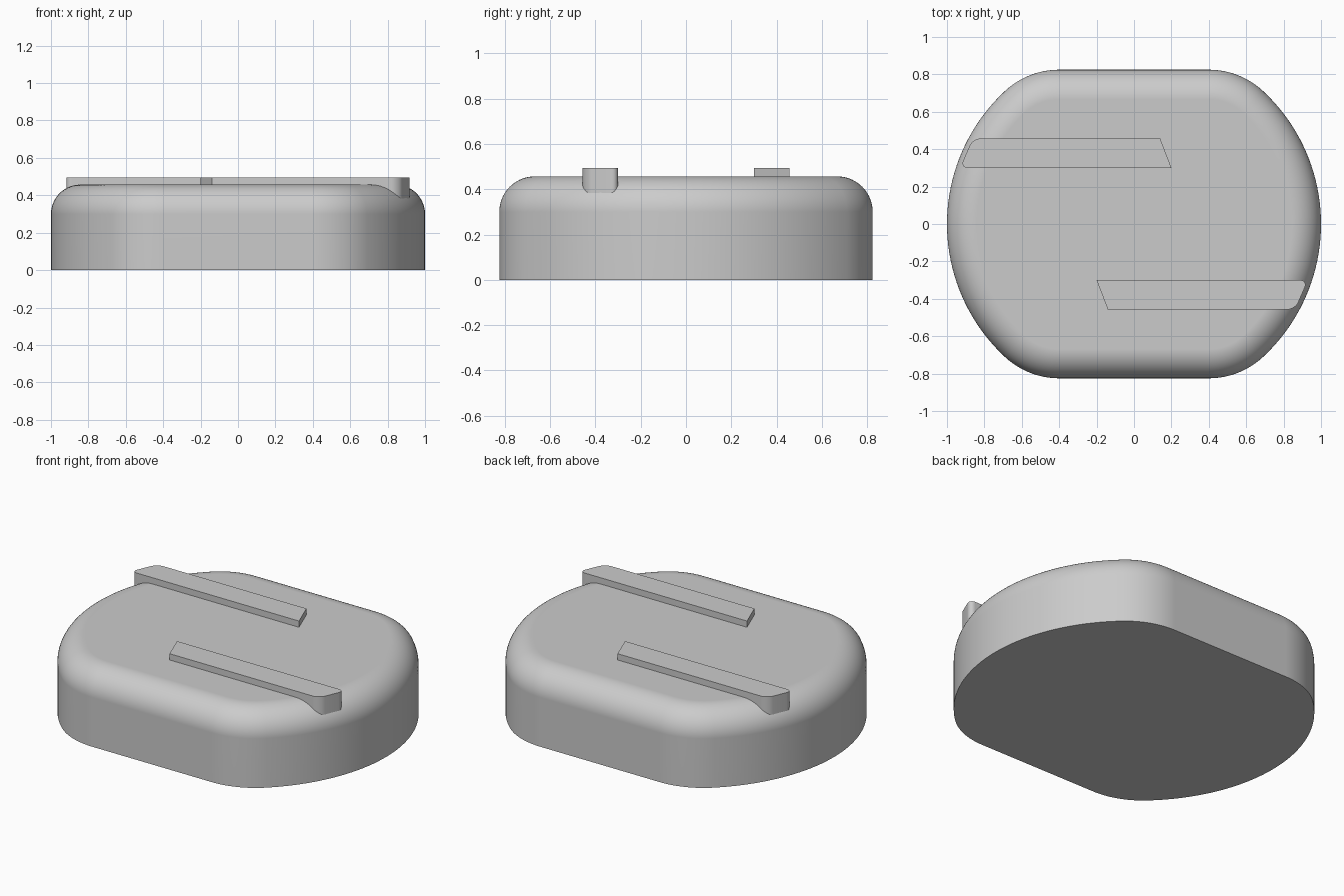
import bpy, bmesh
from math import atan2, sin, cos, pi, hypot

cube = bpy.data.objects.get("Cube")
if cube:
    bpy.data.objects.remove(cube, do_unlink=True)

grey = bpy.data.materials.new("plain_grey")
grey.use_nodes = True
COLOUR = (0.6, 0.6, 0.6, 1)
grey.diffuse_color = COLOUR
grey.node_tree.nodes["Principled BSDF"].inputs["Base Color"].default_value = COLOUR


def arc(cx, cy, r, a0, a1, n):
    return [(cx + r * cos(a0 + (a1 - a0) * i / n), cy + r * sin(a0 + (a1 - a0) * i / n))
            for i in range(n + 1)]


def finish(name, bm, angle):
    bmesh.ops.recalc_face_normals(bm, faces=bm.faces)
    mesh = bpy.data.meshes.new(name)
    bm.to_mesh(mesh)
    bm.free()
    mesh.materials.append(grey)
    ob = bpy.data.objects.new(name, mesh)
    bpy.context.collection.objects.link(ob)
    bpy.ops.object.select_all(action="DESELECT")
    ob.select_set(True)
    bpy.context.view_layer.objects.active = ob
    bpy.ops.object.shade_smooth_by_angle(angle=angle)
    return ob


# Body outline: straight front and back, tangent corner arcs, wide side arcs
HALF_Y, FLAT_X, SIDE_R, TOP, FILLET = 0.825, 0.4, 0.97, 0.457, 0.157
side_x = 1 - SIDE_R
dx = FLAT_X - side_x
corner_r = (SIDE_R**2 - dx**2 - HALF_Y**2) / (2 * (SIDE_R - HALF_Y))
corner_y = HALF_Y - corner_r
split = atan2(corner_y, dx)


def outline(inset):
    right = (arc(FLAT_X, -corner_y, corner_r - inset, -pi / 2, -split, 16)[:-1]
             + arc(side_x, 0, SIDE_R - inset, -split, split, 40)
             + arc(FLAT_X, corner_y, corner_r - inset, split, pi / 2, 16)[1:])
    return right + [(-x, -y) for x, y in right]


# Body: stacked outlines, rounded over at the top edge
bm = bmesh.new()
levels = [(0, 0)] + [(FILLET * (1 - cos(a)), TOP - FILLET + FILLET * sin(a))
                     for a in (pi / 2 * i / 14 for i in range(15))]
rings = [[bm.verts.new((x, y, z)) for x, y in outline(inset)] for inset, z in levels]
for low, high in zip(rings, rings[1:]):
    for i in range(len(low)):
        j = (i + 1) % len(low)
        bm.faces.new((low[i], low[j], high[j], high[i]))
bm.faces.new(rings[0])
bm.faces.new(rings[-1])
body = finish("body", bm, 0.6)
weighted = body.modifiers.new("flat_top_shading", "WEIGHTED_NORMAL")
weighted.keep_sharp = True

# Raised bars: slanted inner end, rounded outer end, sunk into the body
BAR = [(-0.2, -0.3), (-0.14, -0.457), (0.862, -0.457), (0.93, -0.3)]
for name, turn in (("front_bar", 1), ("back_bar", -1)):
    bm = bmesh.new()
    face = bm.faces.new([bm.verts.new((x * turn, y * turn, 0.31)) for x, y in BAR])
    moved = bmesh.ops.extrude_face_region(bm, geom=[face])["geom"]
    bmesh.ops.translate(bm, vec=(0, 0, 0.185),
                        verts=[v for v in moved if isinstance(v, bmesh.types.BMVert)])
    ends = [e for e in bm.edges
            if abs(e.verts[0].co.z - e.verts[1].co.z) > 0.1 and e.verts[0].co.x * turn > 0.5]
    bmesh.ops.bevel(bm, geom=ends, offset=0.042, offset_type="OFFSET", segments=8,
                    profile=0.5, affect="EDGES")
    finish(name, bm, 0.5)
